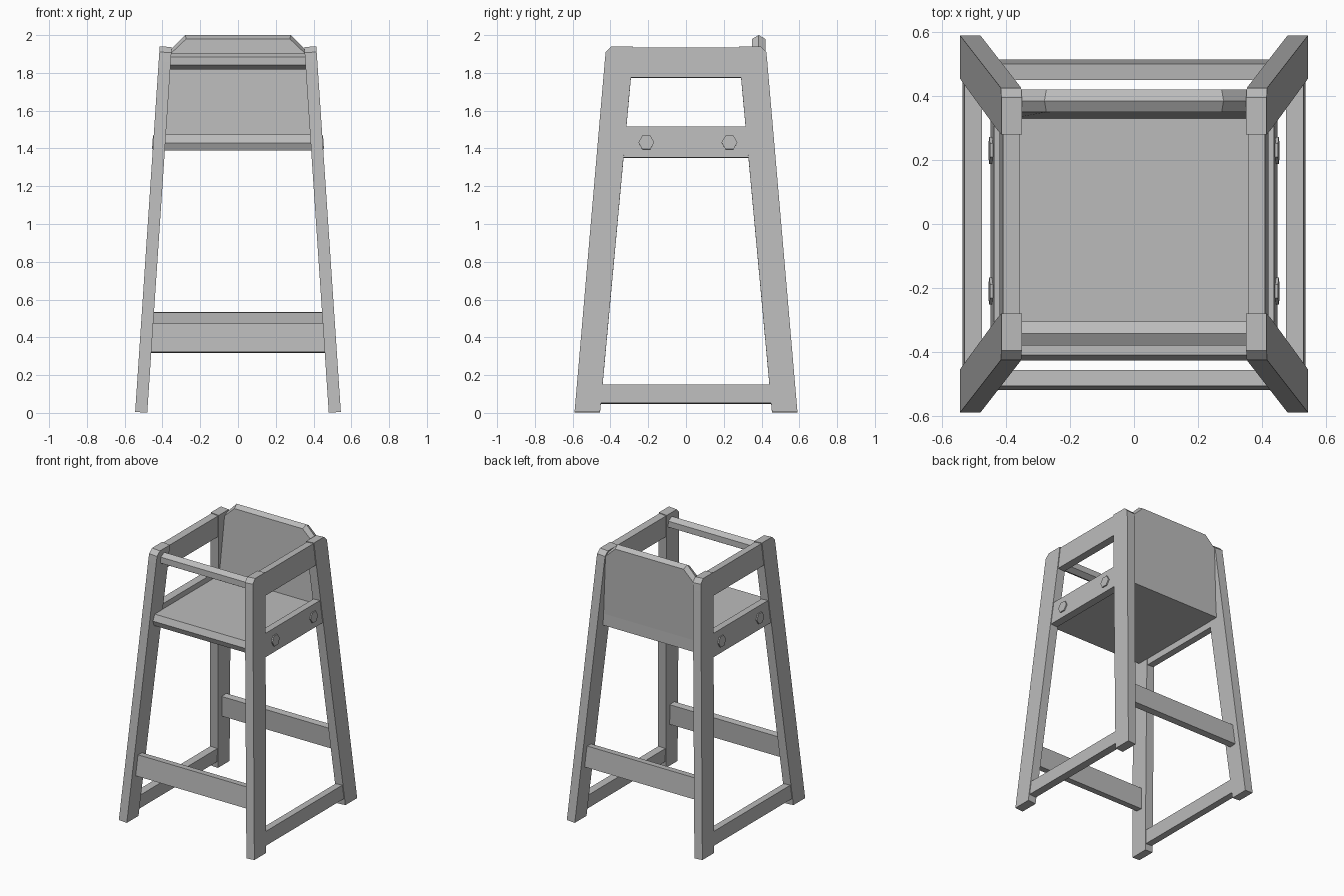
import bpy, bmesh
from math import sin, cos, pi
from mathutils import Matrix, Vector

cube = bpy.data.objects.get("Cube")
if cube:
    bpy.data.objects.remove(cube)

GREY = (0.5, 0.5, 0.5, 1)
wood = bpy.data.materials.new("plain_grey")
wood.diffuse_color = GREY
wood.use_nodes = True
wood.node_tree.nodes["Principled BSDF"].inputs["Base Color"].default_value = GREY


def loft(name, rings, matrix=Matrix()):
    """Skin a row of matching rings and cap both ends."""
    bm = bmesh.new()
    rows = [[bm.verts.new(matrix @ Vector(p)) for p in ring] for ring in rings]
    for a, b in zip(rows, rows[1:]):
        for i in range(len(a)):
            j = (i + 1) % len(a)
            bm.faces.new((a[i], a[j], b[j], b[i]))
    bm.faces.new(rows[0])
    bm.faces.new(rows[-1])
    bmesh.ops.recalc_face_normals(bm, faces=bm.faces)
    mesh = bpy.data.meshes.new(name)
    bm.to_mesh(mesh)
    bm.free()
    mesh.materials.append(wood)
    obj = bpy.data.objects.new(name, mesh)
    bpy.context.collection.objects.link(obj)
    return obj


LEAN = 0.067      # inward slope of the side frames
SPLAY = 0.0865    # front and back slope of the legs


def inner_x(z):
    return 0.482 - LEAN * z


def side_part(name, profile, x0, x1):
    """Extrude a (y, z) profile in the leaning side frame, on both sides."""
    for side, s in (("left", 1), ("right", -1)):
        m = (Matrix.Scale(s, 4, (1, 0, 0)) @ Matrix.Translation((0.5125, 0, 0.003))
             @ Matrix.Rotation(-LEAN, 4, "Y"))
        loft(f"{side}_{name}", [[(x, y, z) for y, z in profile] for x in (x0, x1)], m)


def cross_part(name, profile):
    """Extrude a (y, z) profile across the chair to meet both side frames."""
    return loft(name, [[(s * inner_x(z), y, z) for y, z in profile] for s in (-1, 1)])


def hexagon(y, z, r, turn=0):
    return [(y + r * cos(turn + i * pi / 3), z + r * sin(turn + i * pi / 3)) for i in range(6)]


# Splayed legs with a clipped top corner
for end, e in (("front", -1), ("back", 1)):
    leg = [(0.59, 0), (0.43, 1.86), (0.425, 1.91), (0.395, 1.94), (0.28, 1.94),
           (0.292, 1.77), (0.455, 0)]
    side_part(f"{end}_leg", [(e * y, z) for y, z in leg], -0.032, 0.032)

# Side rails, slightly thinner than the legs
for name, low, high in (("floor_rail", 0.047, 0.147), ("seat_rail", 1.35, 1.515),
                        ("arm_rail", 1.775, 1.935)):
    yl, yh = (0.465 - SPLAY * 1.06 * z for z in (low, high))
    side_part(name, [(-yl, low), (yl, low), (yh, high), (-yh, high)], -0.027, 0.027)

# Hexagonal bolt heads on the seat rails
for name, y in (("front_bolt", -0.21), ("back_bolt", 0.23)):
    side_part(name, hexagon(y, 1.43, 0.042), 0.02, 0.036)

# Footrests leaning with the legs, the back one higher
for name, e, low in (("front_footrest", -1, 0.322), ("back_footrest", 1, 0.385)):
    y = 0.547 - SPLAY * low
    cross_part(name, [(e * y, low), (e * (y - 0.05), low - 0.004),
                      (e * (y - 0.063), low + 0.146), (e * (y - 0.013), low + 0.15)])

# Hexagonal front safety bar
cross_part("front_bar", hexagon(-0.342, 1.8625, 0.0435, pi / 6))

# Seat board with a bevelled front edge
cross_part("seat", [(-0.41, 1.475), (-0.427, 1.43), (-0.41, 1.39), (0.4, 1.39), (0.4, 1.475)])


# Backrest with clipped corners and a ridged top edge
def back_outline(y_low, y_high, drop):
    right = [(inner_x(1.475), y_low, 1.475), (inner_x(1.92), y_high, 1.925 - drop),
             (0.28 - drop * 0.3, y_high, 2.0 - drop)]
    return right + [(-x, y, z) for x, y, z in reversed(right)]


loft("backrest", [back_outline(0.33, 0.35, 0.02), back_outline(0.365, 0.385, 0),
                  back_outline(0.4, 0.42, 0.02)])
